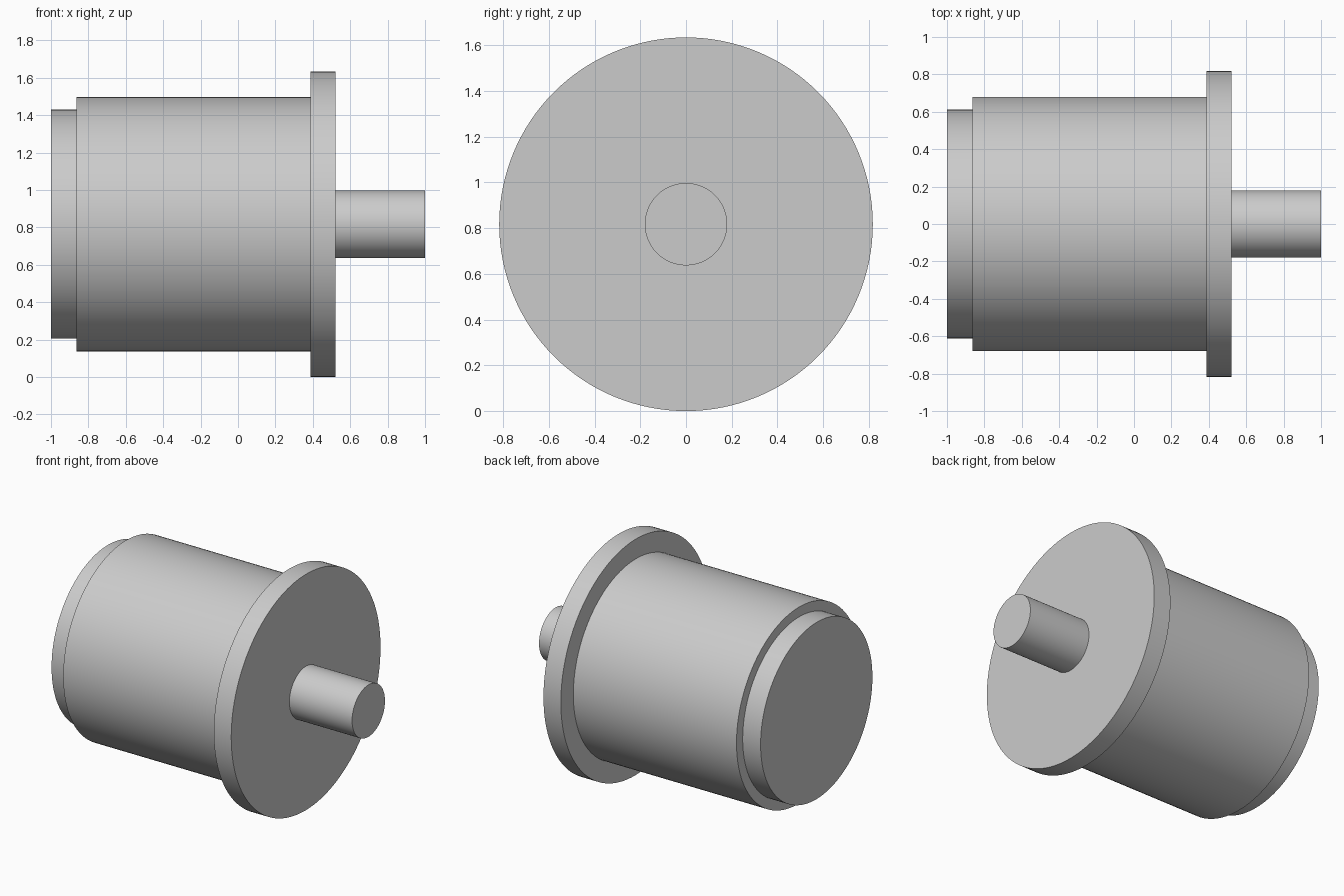
import bpy
import math

cube = bpy.data.objects.get("Cube")
if cube:
    bpy.data.objects.remove(cube, do_unlink=True)

# Single plain grey metal
metal = bpy.data.materials.new("light grey metal")
metal.use_nodes = True
grey = (0.6, 0.6, 0.6, 1.0)
metal.diffuse_color = grey
metal.node_tree.nodes["Principled BSDF"].inputs["Base Color"].default_value = grey

AXIS_Z = 0.817


def cylinder(name, x0, x1, radius):
    """Smooth cylinder lying along x from x0 to x1."""
    bpy.ops.mesh.primitive_cylinder_add(
        vertices=128, radius=radius, depth=x1 - x0,
        location=((x0 + x1) / 2, 0, AXIS_Z), rotation=(0, math.pi / 2, 0))
    obj = bpy.context.object
    obj.name = name
    obj.data.materials.append(metal)
    bpy.ops.object.shade_smooth_by_angle(angle=math.radians(30))
    return obj


# Stepped housing, mounting flange and output shaft
cylinder("rear_cap", -1.0, -0.863, 0.612)
cylinder("main_housing", -0.863, 0.387, 0.68)
cylinder("front_flange", 0.387, 0.52, 0.817)
cylinder("output_shaft", 0.52, 1.0, 0.18)
